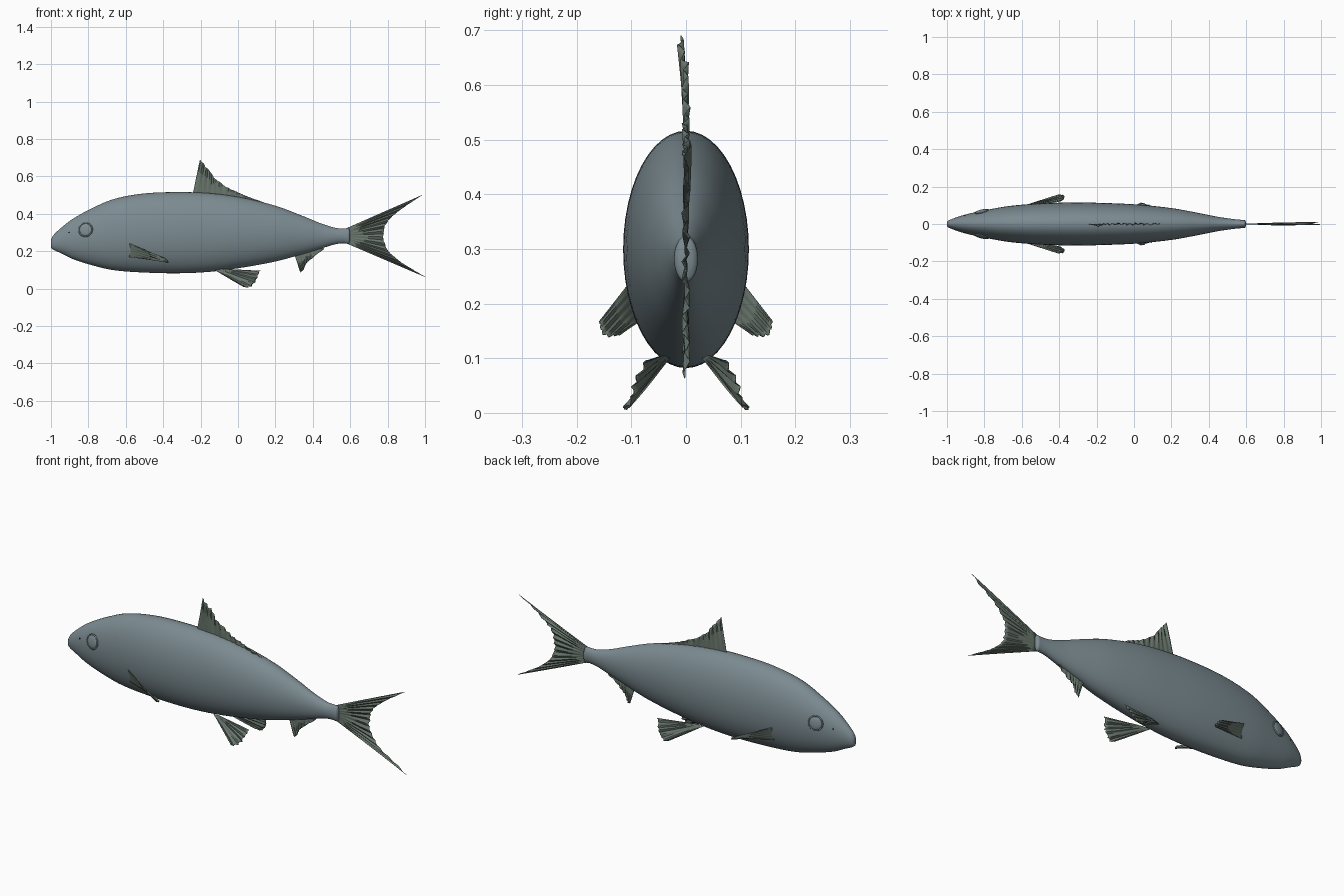
import bpy
import bmesh
import math
import random
from mathutils import Vector

random.seed(4)
if "Cube" in bpy.data.objects:
    bpy.data.objects.remove(bpy.data.objects["Cube"], do_unlink=True)


def make_material(name, colour):
    mat = bpy.data.materials.new(name)
    mat.use_nodes = True
    mat.diffuse_color = (*colour, 1)
    mat.node_tree.nodes["Principled BSDF"].inputs["Base Color"].default_value = (*colour, 1)
    return mat


skin = make_material("blue grey skin", (0.2, 0.26, 0.285))
fin_green = make_material("grey green fin", (0.14, 0.18, 0.15))
dark = make_material("dark nostril", (0.05, 0.06, 0.065))


def sample(points, t):
    """Smooth curve through evenly spaced control points, t from 0 to 1."""
    last = len(points) - 1
    i = min(int(t * last), last - 1)
    f = t * last - i
    b, c = points[i], points[i + 1]
    a = points[i - 1] if i > 0 else b * 2 - c
    d = points[i + 2] if i + 2 <= last else c * 2 - b
    return (b * 2 + (c - a) * f + (a * 2 - b * 5 + c * 4 - d) * f ** 2
            + (b * 3 - a - c * 3 + d) * f ** 3) / 2


def finish(bm, name, material, smooth_angle):
    bmesh.ops.recalc_face_normals(bm, faces=bm.faces)
    mesh = bpy.data.meshes.new(name)
    bm.to_mesh(mesh)
    bm.free()
    mesh.materials.append(material)
    obj = bpy.data.objects.new(name, mesh)
    bpy.context.collection.objects.link(obj)
    bpy.ops.object.select_all(action="DESELECT")
    obj.select_set(True)
    bpy.context.view_layer.objects.active = obj
    bpy.ops.object.shade_smooth_by_angle(angle=math.radians(smooth_angle))
    return obj


def bridge(bm, rows, closed):
    """Fill quads between successive rows of vertices."""
    for r, s in zip(rows, rows[1:]):
        count = len(r)
        for k in range(count if closed else count - 1):
            n = (k + 1) % count
            bm.faces.new((r[k], r[n], s[n], s[k]))


# Body: elliptical sections along x, each as x, top, bottom, half width
stations = [Vector(s) for s in (
    (-1, .262, .218, .012), (-.985, .288, .207, .022), (-.94, .33, .186, .039),
    (-.88, .375, .157, .056), (-.78, .43, .125, .077), (-.66, .48, .098, .097),
    (-.5, .509, .086, .11), (-.32, .516, .082, .115), (-.15, .51, .09, .112),
    (.02, .487, .112, .104), (.2, .443, .145, .085), (.34, .391, .183, .06),
    (.44, .35, .213, .04), (.52, .325, .237, .028), (.565, .322, .242, .023),
    (.59, .323, .24, .021), (.598, .308, .256, .014))]


def section(t):
    x, top, bottom, half = sample(stations, t)
    return x, (top + bottom) / 2, (top - bottom) / 2, half


def build_body(rings=96, sides=48):
    bm = bmesh.new()
    rows = []
    for i in range(rings + 1):
        x, mid, tall, half = section(i / rings)
        angles = [math.tau * k / sides for k in range(sides)]
        rows.append([bm.verts.new((x, half * math.cos(a), mid + tall * math.sin(a)))
                     for a in angles])
    bridge(bm, rows, True)
    bm.faces.new(rows[0])
    bm.faces.new(rows[-1])
    finish(bm, "body", skin, 60)


build_body()


def surface(x, z, side):
    """Point on the flank of the body and its outward normal."""
    t = min((i / 800 for i in range(801)), key=lambda v: abs(section(v)[0] - x))

    def flank(u, height):
        sx, mid, tall, half = section(u)
        y = half * math.sqrt(max(0, 1 - ((height - mid) / tall) ** 2))
        return Vector((sx, side * y, height))

    along = flank(t + .01, z) - flank(t - .01, z)
    up = flank(t, z + .01) - flank(t, z - .01)
    normal = along.cross(up).normalized()
    if normal.y * side < 0:
        normal.negate()
    return flank(t, z), normal


# Eyes with a raised rim, and nostrils
def flank_disc(name, x, z, side, radius, depth, material):
    point, normal = surface(x, z, side)
    bm = bmesh.new()
    bmesh.ops.create_uvsphere(bm, u_segments=32, v_segments=16, radius=1)
    bmesh.ops.scale(bm, vec=(radius, radius, depth), verts=bm.verts)
    obj = finish(bm, name, material, 60)
    obj.location = point
    obj.rotation_euler = normal.to_track_quat("Z", "Y").to_euler()


def eye_rim(name, side):
    point, normal = surface(-.815, .315, side)
    bm = bmesh.new()
    rows = []
    for i in range(33):
        a = math.tau * i / 32
        row = []
        for k in range(8):
            b = math.tau * k / 8
            reach = .036 + .004 * math.cos(b)
            row.append(bm.verts.new((reach * math.cos(a), reach * math.sin(a),
                                     .004 * math.sin(b))))
        rows.append(row)
    bridge(bm, rows, True)
    bmesh.ops.remove_doubles(bm, verts=bm.verts, dist=.0001)
    obj = finish(bm, name, skin, 60)
    obj.location = point
    obj.rotation_euler = normal.to_track_quat("Z", "Y").to_euler()


for label, side in (("left", -1), ("right", 1)):
    flank_disc("eye_" + label, -.815, .315, side, .034, .009, skin)
    eye_rim("eye_rim_" + label, side)
    flank_disc("nostril_" + label, -.905, .3, side, .004, .002, dark)


# Fins: ruffled sheets fanned between a root line and an outer rim
def build_fin(name, root, rim, rays, ruffle, jag, side=1):
    root = [Vector(p) for p in root]
    rim = [Vector(p) for p in rim]
    normal = (rim[0] - root[0]).cross(rim[-1] - root[0]).normalized()
    bm = bmesh.new()
    columns = rays * 4
    rows = []
    for i in range(columns + 1):
        u = i / columns
        start = root[0].lerp(root[-1], u)
        end = sample(rim, u)
        notch = 1 - jag * random.random() * (0 < i < columns)
        row = []
        for j in range(9):
            v = j / 8
            p = start.lerp(end, v * (notch if j == 8 else 1))
            wave = math.sin(u * rays * math.tau) + .6 * math.sin(u * rays * 2 + v * 3)
            p += normal * ruffle * wave * v
            row.append(bm.verts.new((p.x, p.y * side, p.z)))
        rows.append(row)
    bridge(bm, rows, False)
    obj = finish(bm, name, fin_green, 50)
    solid = obj.modifiers.new("thickness", "SOLIDIFY")
    solid.thickness = .002
    solid.offset = 0


build_fin("dorsal_fin", [(-.245, 0, .49), (.13, 0, .45)],
          [(-.203, -.01, .69), (-.165, -.004, .65), (-.125, 0, .595), (-.06, 0, .545),
           (0, 0, .516), (.06, 0, .49), (.14, 0, .46)], 12, .005, .06)
build_fin("tail_fin", [(.585, 0, .325), (.585, 0, .24)],
          [(.985, .006, .5), (.86, 0, .415), (.795, 0, .35), (.78, 0, .285),
           (.8, 0, .21), (.87, 0, .143), (1, 0, .063)], 13, .005, .025)
build_fin("anal_fin", [(.3, 0, .19), (.44, 0, .23)],
          [(.333, 0, .087), (.35, 0, .1), (.365, 0, .133), (.4, 0, .165),
           (.46, 0, .212)], 7, .004, .05)
for label, side in (("left", -1), ("right", 1)):
    build_fin("pectoral_fin_" + label, [(-.59, .097, .246), (-.59, .08, .17)],
              [(-.4, .158, .168), (-.375, .155, .15), (-.37, .14, .14),
               (-.39, .122, .142)], 5, .003, .02, side)
    build_fin("pelvic_fin_" + label, [(-.125, .03, .1), (-.08, .04, .105)],
              [(.03, .108, .01), (.055, .113, .005), (.09, .1, .03), (.105, .09, .06),
               (.12, .075, .096)], 6, .004, .04, side)
